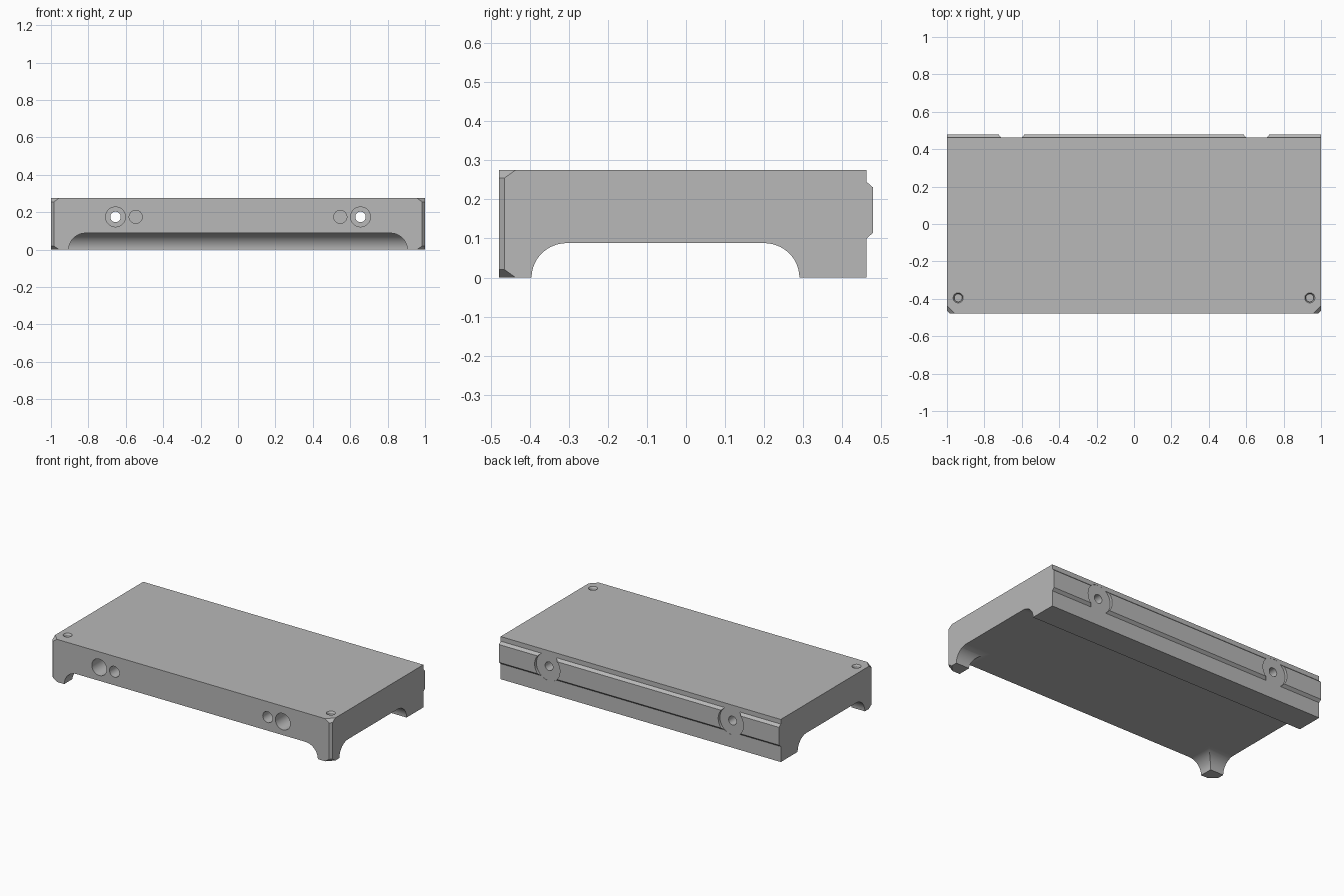
import bpy, bmesh
from math import sin, cos, pi
from mathutils import Matrix, Vector

cube = bpy.data.objects.get("Cube")
if cube:
    bpy.data.objects.remove(cube)

HALF_W, HALF_D, TOP = 1.0, 0.479, 0.275
ARCH, FILLET, WALL = 0.088, 0.09, 0.462

grey = bpy.data.materials.new("plain grey")
colour = (0.48, 0.48, 0.48, 1)
grey.diffuse_color = colour
grey.use_nodes = True
grey.node_tree.nodes["Principled BSDF"].inputs["Base Color"].default_value = colour


def make_object(name, bm):
    bmesh.ops.recalc_face_normals(bm, faces=bm.faces)
    mesh = bpy.data.meshes.new(name)
    bm.to_mesh(mesh)
    bm.free()
    mesh.materials.append(grey)
    ob = bpy.data.objects.new(name, mesh)
    bpy.context.collection.objects.link(ob)
    return ob


def prism(points, direction):
    """Closed outline extruded along a direction."""
    bm = bmesh.new()
    face = bm.faces.new([bm.verts.new(p) for p in points])
    out = bmesh.ops.extrude_face_region(bm, geom=[face])
    moved = [v for v in out["geom"] if isinstance(v, bmesh.types.BMVert)]
    bmesh.ops.translate(bm, verts=moved, vec=direction)
    return bm


def arch(a, b, steps=20):
    """Flat-topped arch with rounded shoulders, from a to b along the floor."""
    angles = [pi / 2 * i / steps for i in range(steps + 1)]
    rise = [(a + FILLET * (1 - cos(t)), ARCH * sin(t)) for t in angles]
    fall = [(b - FILLET * (1 - cos(t)), ARCH * sin(t)) for t in reversed(angles)]
    return rise + fall


def cylinder(axis, centre, radius, length, radius2=None):
    bm = bmesh.new()
    turn = Matrix.Rotation(-pi / 2, 4, "X") if axis == "Y" else Matrix()
    bmesh.ops.create_cone(bm, cap_ends=True, segments=48, radius1=radius,
                          radius2=radius if radius2 is None else radius2,
                          depth=length, matrix=Matrix.Translation(centre) @ turn)
    return bm


# Body: side profile with underside arch and bevelled rear rail
profile = [(-HALF_D, TOP), (-HALF_D, 0)] + arch(-0.395, 0.29)
profile += [(WALL, 0), (WALL, 0.10), (HALF_D, 0.115), (HALF_D, 0.23),
            (WALL, 0.245), (WALL, TOP)]
bm = prism([(-HALF_W, y, z) for y, z in profile], (2 * HALF_W, 0, 0))

# Front corners: narrow upright chamfer, with the tips cut off
for s in (-1, 1):
    edge = Vector((s, -HALF_D, 0))
    for dx, slope, height in ((0.015, 0, 0), (0.043, 1.4, TOP), (0.043, -1.4, 0)):
        point = edge + Vector((-s * dx, 0, height))
        bmesh.ops.bisect_plane(bm, geom=bm.verts[:] + bm.edges[:] + bm.faces[:],
                               plane_co=point, plane_no=(s, -1, slope),
                               clear_outer=True)
        rim = [e for e in bm.edges if e.is_boundary]
        bmesh.ops.holes_fill(bm, edges=rim, sides=0)
body = make_object("body", bm)


def cut(bm):
    cutter = make_object("cutter", bm)
    cutter.hide_render = True
    mod = body.modifiers.new("cut", "BOOLEAN")
    mod.operation, mod.solver, mod.object = "DIFFERENCE", "EXACT", cutter
    bpy.ops.object.select_all(action="DESELECT")
    bpy.context.view_layer.objects.active = body
    body.select_set(True)
    bpy.ops.object.modifier_apply(modifier=mod.name)
    bpy.data.objects.remove(cutter)


# Front arch between the two feet
cut(prism([(x, -0.6, z) for x, z in [(-0.905, -0.05)] + arch(-0.905, 0.905)
           + [(0.905, -0.05)]], (0, 0.6, 0)))

MID = 0.175
for s in (-1, 1):
    # Bolt bore, deep front counterbore, rail clearance and blind socket
    cut(cylinder("Y", (s * 0.655, 0, MID), 0.028, 1.2))
    cut(cylinder("Y", (s * 0.655, -HALF_D, MID), 0.053, 0.4))
    cut(cylinder("Y", (s * 0.655, 0.511, MID - 0.0025), 0.09, 0.1))
    cut(cylinder("Y", (s * 0.547, -HALF_D, MID), 0.035, 0.2))
    # Small countersunk hole in the top
    cut(cylinder("Z", (s * 0.94, -0.395, TOP), 0.021, 0.06))
    cut(cylinder("Z", (s * 0.94, -0.395, TOP), 0.021, 0.02, 0.033))

# Smooth the curved surfaces, keep flat faces crisp
bpy.ops.object.shade_smooth_by_angle(angle=0.5)
body.modifiers.new("even shading", "WEIGHTED_NORMAL").keep_sharp = True
